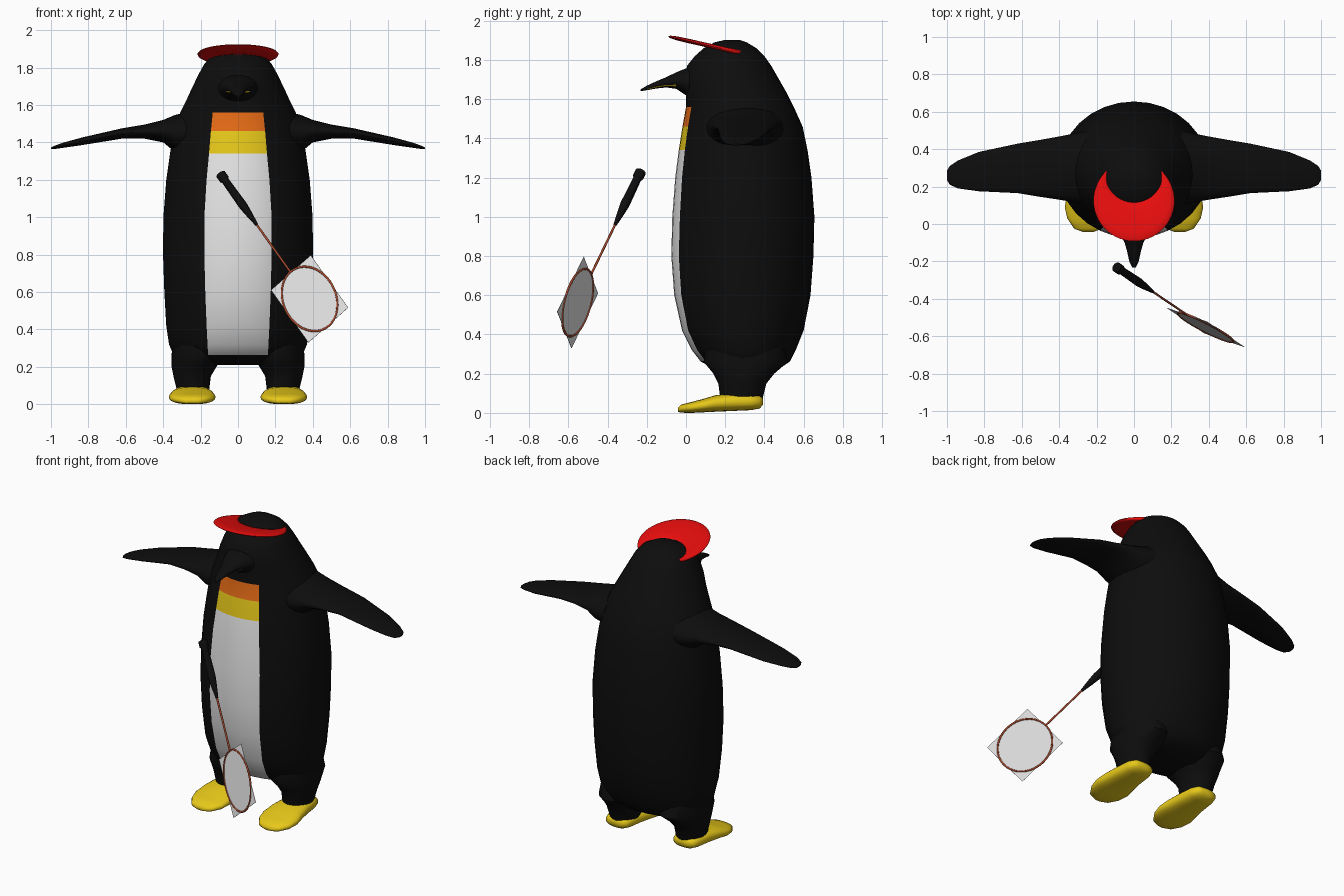
import bpy, bmesh, math
from mathutils import Vector as V

cube = bpy.data.objects.get("Cube")
if cube:
    bpy.data.objects.remove(cube)


def material(name, r, g, b):
    m = bpy.data.materials.new(name)
    m.use_nodes = True
    m.diffuse_color = (r, g, b, 1)
    m.node_tree.nodes["Principled BSDF"].inputs["Base Color"].default_value = (r, g, b, 1)
    return m


BLACK = material("black", .004, .004, .004)
WHITE = material("white", .8, .8, .8)
YELLOW = material("yellow", .8, .58, .01)
ORANGE = material("orange", .8, .15, .008)
RED = material("red", .8, .004, .004)
BROWN = material("red_brown", .38, .065, .025)


def section(c, a, b, n=24, power=1.0):
    """Closed (super)ellipse around c with half axes a and b."""
    pts = []
    for i in range(n):
        t = math.tau * i / n
        u, v = math.cos(t), math.sin(t)
        pts.append(V(c) + V(a) * math.copysign(abs(u) ** power, u)
                   + V(b) * math.copysign(abs(v) ** power, v))
    return pts


def loft(name, rings, mats, rule=None, closed=False):
    """Skin a list of rings; rule(row, column) gives the material index."""
    bm = bmesh.new()
    rows = [[bm.verts.new(p) for p in ring] for ring in rings]
    n = len(rows[0])
    for i in range(len(rows) - (not closed)):
        r, s = rows[i], rows[(i + 1) % len(rows)]
        for j in range(n):
            k = (j + 1) % n
            f = bm.faces.new((r[j], r[k], s[k], s[j]))
            f.material_index = rule(i, j) if rule else 0
    if not closed:
        bm.faces.new(rows[0])
        bm.faces.new(rows[-1])
    bmesh.ops.recalc_face_normals(bm, faces=bm.faces)
    me = bpy.data.meshes.new(name)
    bm.to_mesh(me)
    bm.free()
    for m in mats:
        me.materials.append(m)
    ob = bpy.data.objects.new(name, me)
    bpy.context.collection.objects.link(ob)
    bpy.ops.object.select_all(action='DESELECT')
    ob.select_set(True)
    bpy.context.view_layer.objects.active = ob
    bpy.ops.object.shade_smooth_by_angle(angle=math.radians(50))
    return ob


# Body and head: height, half width, front, back, half width of the belly panel
body = [
    (.21, .22, .2, .42, .1), (.235, .3, .13, .49, .14), (.262, .345, .075, .53, .16),
    (.32, .37, .03, .56, .163), (.42, .385, -.02, .6, .168), (.6, .395, -.06, .635, .175),
    (.8, .402, -.075, .65, .18), (1, .4, -.07, .655, .18), (1.2, .385, -.055, .64, .168),
    (1.34, .365, -.037, .62, .155), (1.46, .345, -.018, .595, .145), (1.56, .31, 0, .55, .135),
    (1.63, .275, 0, .515, .12), (1.7, .243, -.005, .475, .1), (1.77, .208, .005, .435, .09),
    (1.82, .18, .045, .4, .08), (1.86, .145, .09, .36, .06), (1.89, .09, .145, .31, .04),
    (1.903, .04, .2, .27, .02)]
PANEL, REST = 6, 26
rings = []
for z, a, front, back, p in body:
    t = math.asin(p / a)
    angles = [-t + 2 * t * i / PANEL for i in range(PANEL)]
    angles += [t + (math.tau - 2 * t) * i / REST for i in range(REST)]
    rings.append([V((a * math.sin(q), (front + back) / 2 - (back - front) / 2 * math.cos(q), z))
                  for q in angles])


def belly(row, col):
    z = body[row][0]
    if col >= PANEL or z < .25 or z > 1.5:
        return 0
    return 3 if z > 1.4 else 2 if z > 1.3 else 1


loft("body", rings, [BLACK, WHITE, YELLOW, ORANGE], belly)

# Beak: y, bottom, top, half width; a thin yellow line runs along each side
beak = [(.08, 1.6, 1.78, .12), (0, 1.62, 1.757, .1), (-.05, 1.653, 1.737, .075),
        (-.1, 1.66, 1.713, .05), (-.15, 1.655, 1.692, .036), (-.2, 1.646, 1.669, .025),
        (-.232, 1.641, 1.65, .009)]
loft("beak", [section((0, y, (lo + hi) / 2), (w, 0, 0), (0, 0, (hi - lo) / 2))
              for y, lo, hi, w in beak], [BLACK, YELLOW],
     lambda row, col: int(2 <= row <= 4 and col in (14, 21)))

# Limbs, mirrored to both sides
arm = [(.25, 1.33, 1.57, .1, .5), (.34, 1.35, 1.545, .12, .48), (.4, 1.4, 1.52, .13, .468),
       (.5, 1.42, 1.495, .145, .45), (.62, 1.42, 1.475, .165, .43), (.83, 1.386, 1.427, .175, .385),
       (.94, 1.37, 1.397, .19, .34), (.985, 1.364, 1.38, .21, .31), (1, 1.364, 1.372, .235, .285)]
leg = [(.07, .24, .085, .175, .39), (.15, .245, .1, .165, .41), (.2, .235, .12, .14, .45),
       (.26, .215, .14, .09, .52), (.34, .2, .15, .1, .5)]
foot = [(-.042, .03, .006, .026), (-.025, .075, .001, .042), (.03, .112, 0, .056),
        (.09, .125, .003, .072), (.15, .115, .006, .09), (.24, .1, .01, .1), (.33, .09, .014, .1),
        (.375, .075, .022, .09), (.392, .045, .04, .075)]
for side, s in (("left", 1), ("right", -1)):
    loft(side + "_flipper", [section((s * x, (f + b) / 2, (lo + hi) / 2), (0, (b - f) / 2, 0),
                                     (0, 0, (hi - lo) / 2)) for x, lo, hi, f, b in arm], [BLACK])
    loft(side + "_leg", [section((s * x, (f + b) / 2, z), (w, 0, 0), (0, (b - f) / 2, 0))
                         for z, x, w, f, b in leg], [BLACK])
    loft(side + "_foot", [section((s * .245, y, (lo + hi) / 2), (w, 0, 0), (0, 0, (hi - lo) / 2),
                                  power=.8) for y, w, lo, hi in foot], [YELLOW])

# Sun visor: a tilted crescent between two arcs
crescent = []
STEPS = 40
for i in range(STEPS + 1):
    k = i / STEPS
    q = math.radians(45 - 270 * k)
    r = math.radians(9 - 198 * k)
    outer = V((.217 * math.cos(q), .125 + .217 * math.sin(q), 0))
    inner = V((.14 * math.cos(r), .255 + .14 * math.sin(r), 0))
    for p in (outer, inner):
        p.z = 1.9 - .225 * p.y
    crescent.append(section((outer + inner) / 2, (outer - inner) / 2, (0, .002, .011), 12, .8))
loft("visor", crescent, [RED])

# Racket: axis runs from grip to head, across lies in the string plane
axis = V((.54, -.365, -.757)).normalized()
across = V((-.215, .075, -.18))
across = (across - axis * across.dot(axis)).normalized()
normal = axis.cross(across)
centre = V((.383, -.553, .563))


def rod(name, stations, mat):
    """Turned rod: (distance along the axis from the head centre, radius)."""
    return loft(name, [section(centre + axis * d, across * r, normal * r, 12)
                       for d, r in stations], [mat])


rod("racket_grip", [(-.885, .018), (-.88, .028), (-.845, .028), (-.835, .021), (-.66, .024),
                    (-.6, .018), (-.52, .008)], BLACK)
rod("racket_shaft", [(-.54, .006), (-.185, .006)], BROWN)

frame = []
for i in range(48):
    t = math.tau * i / 48
    out = axis * .19 * math.cos(t) + across * .148 * math.sin(t)
    frame.append(section(centre + out, out.normalized() * .006, normal * .006, 8))
loft("racket_frame", frame, [BROWN], closed=True)

# String sheet, a thin rectangular plate
loft("racket_strings", [[centre + axis * u * .185 + across * v * .146 + normal * h
                         for u, v in ((1, 1), (1, -1), (-1, -1), (-1, 1))]
                        for h in (-.001, .001)], [WHITE])
